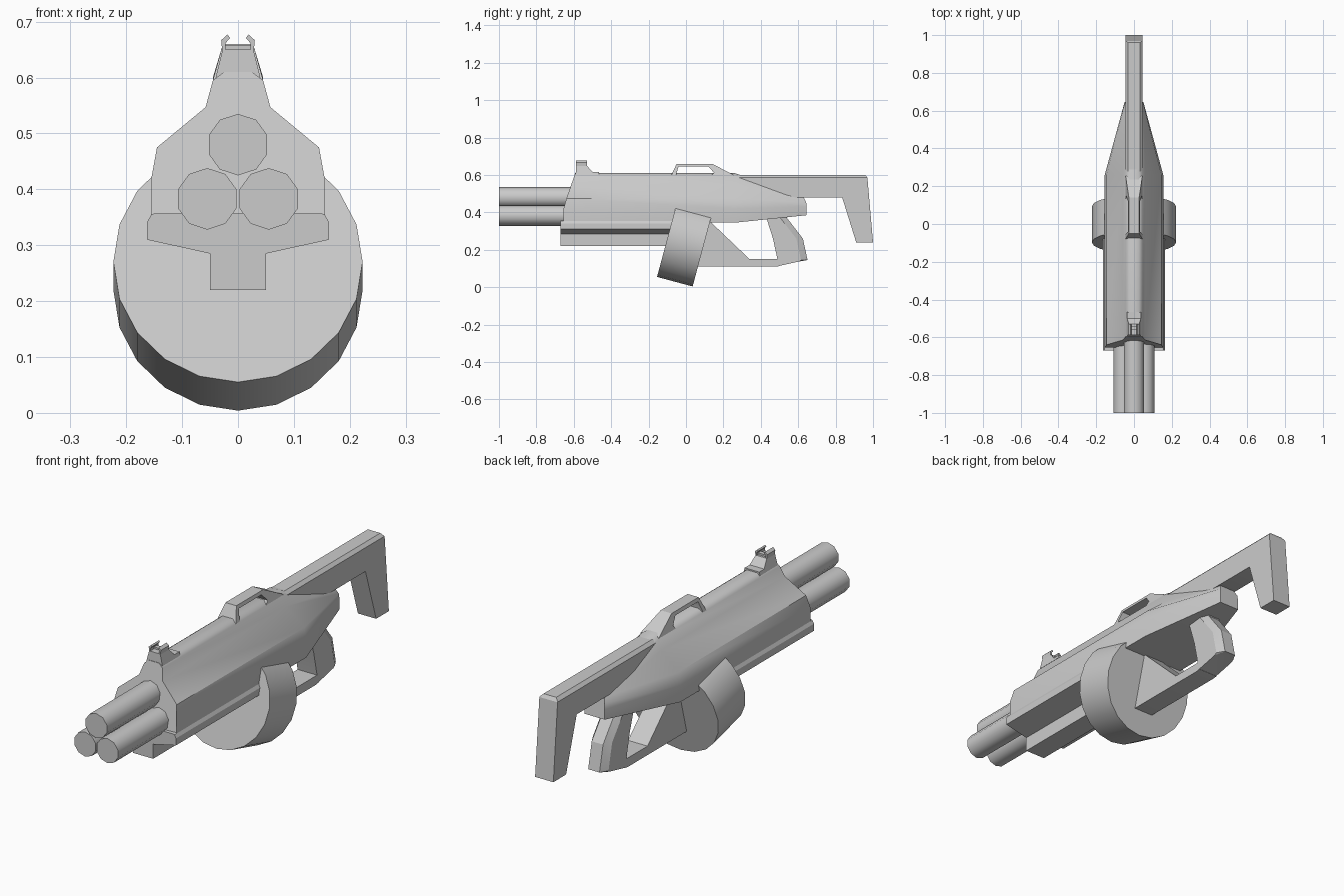
import bpy, bmesh, math
from mathutils import Matrix, Vector

cube = bpy.data.objects.get("Cube")
if cube:
    bpy.data.objects.remove(cube, do_unlink=True)

GREY = (0.6, 0.6, 0.6, 1.0)
grey = bpy.data.materials.new("plain grey")
grey.use_nodes = True
grey.diffuse_color = GREY
grey.node_tree.nodes["Principled BSDF"].inputs["Base Color"].default_value = GREY


def finish(name, bm, angle=35):
    bmesh.ops.recalc_face_normals(bm, faces=bm.faces)
    mesh = bpy.data.meshes.new(name)
    bm.to_mesh(mesh)
    bm.free()
    mesh.materials.append(grey)
    obj = bpy.data.objects.new(name, mesh)
    bpy.context.collection.objects.link(obj)
    bpy.ops.object.select_all(action='DESELECT')
    obj.select_set(True)
    bpy.context.view_layer.objects.active = obj
    bpy.ops.object.shade_smooth_by_angle(angle=math.radians(angle))
    return obj


def loft(name, rings, angle=35):
    """Skin a row of closed rings of 3D points and cap both ends."""
    bm = bmesh.new()
    loops = [[bm.verts.new(p) for p in ring] for ring in rings]
    n = len(loops[0])
    for a, b in zip(loops, loops[1:]):
        for i in range(n):
            j = (i + 1) % n
            bm.faces.new((a[i], a[j], b[j], b[i]))
    bm.faces.new(loops[0])
    bm.faces.new(loops[-1])
    return finish(name, bm, angle)


def mirrored(half):
    return half + [(-x, z) for x, z in reversed(half)]


def side_plate(name, outline, width):
    """Extrude a (y, z) outline across x; width(y, z) gives the half width."""
    return loft(name, [[(s * width(y, z), y, z) for y, z in outline]
                       for s in (-1, 1)], 20)


def cylinder(name, centre, radius, depth, sides, tilt=0.0):
    bm = bmesh.new()
    bmesh.ops.create_cone(bm, cap_ends=True, segments=sides, radius1=radius,
                          radius2=radius, depth=depth)
    # Lay the axis along y with one corner at the top
    turn = Matrix.Rotation(math.pi / 2 - tilt, 4, 'X')
    bm.transform(Matrix.Translation(centre) @ turn)
    return finish(name, bm, 40)


# Main body: constant section with raked nose, tapering at the rear
section = mirrored([(.025, .61), (.045, .595), (.058, .547), (.145, .475),
                    (.155, .42), (.155, .345)])
tail = mirrored([(.015, .487), (.03, .482), (.04, .477), (.048, .455),
                 (.05, .43), (.05, .385)])
nose = [(x, -.655 + max(0, z - .43) * .35, z) for x, z in section]
loft("body", [nose, [(x, .26, z) for x, z in section],
              [(x, .645 - max(0, z - .45) * .5, z) for x, z in tail]], 40)

# Lower rail with flanges
rail = mirrored([(.15, .357), (.155, .355), (.163, .341), (.163, .31),
                 (.05, .285), (.05, .22)])
loft("lower_rail", [[(x, y, z) for x, z in rail] for y in (-.67, .0)], 20)

# Three barrels
for name, x, z in (("top_barrel", 0, .48), ("left_barrel", .055, .383),
                   ("right_barrel", -.055, .383)):
    cylinder(name, (x, -.78, z), .055, .44, 10)

# Tilted drum magazine
cylinder("drum_magazine", (0, -.002, .245), .223, .197, 20, math.radians(15))

# Shoulder stock with chamfered upper edges
stock = side_plate("stock", [(.24, .6), (.96, .6), (.97, .585), (1, .24),
                             (.91, .24), (.835, .48), (.55, .48), (.3, .56)],
                   lambda y, z: .045)
bm = bmesh.new()
bm.from_mesh(stock.data)
top_edges = [e for e in bm.edges
             if all(v.co.z > .595 for v in e.verts)
             and abs(e.verts[0].co.x - e.verts[1].co.x) < .001]
bmesh.ops.bevel(bm, geom=top_edges, offset=.014, segments=1, affect='EDGES')
bm.to_mesh(stock.data)
bm.free()

# Trigger guard: sloping front, then floor
side_plate("trigger_guard", [(.05, .36), (.12, .36), (.34, .15), (.49, .15),
                             (.5, .113), (.48, .11), (.05, .11)],
           lambda y, z: .048)

# Grip: horizontal slices with a chamfered back
slices = [(.425, .55, .40), (.43, .54, .37), (.465, .625, .26), (.49, .65, .145)]
rings = []
for front, back, z in slices:
    half = [(.048, front), (.048, back - .035), (.028, back)]
    rings.append([(x, y, z) for x, y in mirrored(half)])
rings.append([(x, .48 + (y - .49) * .999, .11 + (y - .49) * .22)
              for x, y, z in rings[-1]])
loft("grip", rings, 15)

# Carry handle: an open loop narrowing toward its top
taper = lambda y, z: .045 - max(0, z - .6) * .3
side_plate("carry_handle", [(-.08, .595), (-.05, .66), (.14, .66), (.255, .6),
                            (.255, .59), (.13, .59), (.15, .612), (.12, .645),
                            (-.04, .645), (-.053, .6), (-.053, .595)], taper)

# Front sight: block, rear foot and two inward-bent ears
side_plate("sight_block", [(-.59, .6), (-.588, .65), (-.53, .65), (-.5, .616),
                           (-.465, .616), (-.465, .6)],
           lambda y, z: .04 - max(0, z - .6) * .25)
ear = [(.028, .645), (.03, .667), (.019, .677), (.014, .671), (.022, .662),
       (.022, .645)]
for name, s in (("left_sight_ear", 1), ("right_sight_ear", -1)):
    loft(name, [[(s * x, y, z) for x, z in ear] for y in (-.587, -.53)], 20)
bar = mirrored([(.022, .658), (.022, .645)])
loft("sight_bar", [[(x, y, z) for x, z in bar] for y in (-.56, -.54)], 20)
